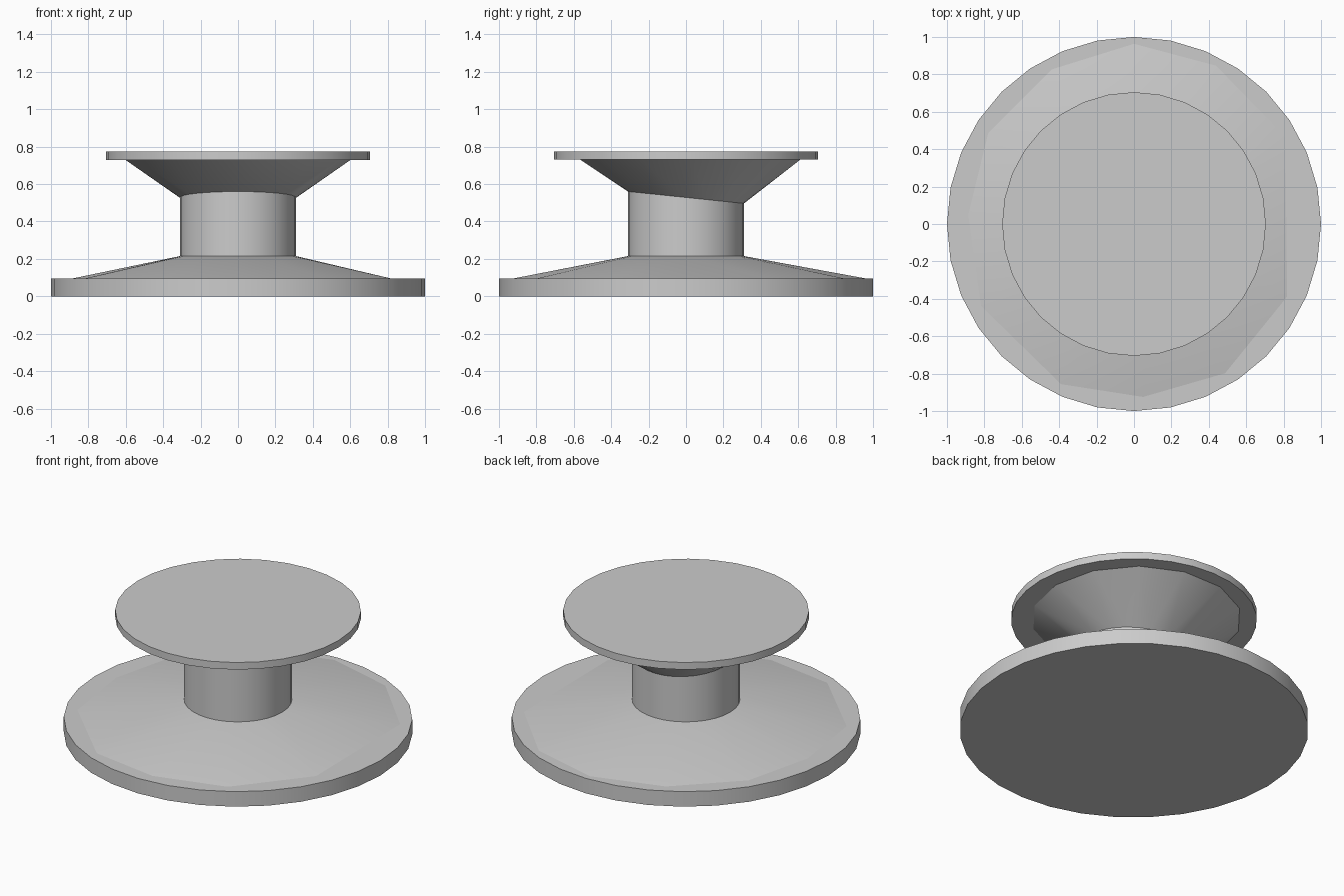
import bpy, bmesh, math

cube = bpy.data.objects.get("Cube")
if cube:
    bpy.data.objects.remove(cube, do_unlink=True)

grey = bpy.data.materials.new("plain grey")
grey.use_nodes = True
colour = (0.6, 0.6, 0.6, 1)
grey.diffuse_color = colour
grey.node_tree.nodes["Principled BSDF"].inputs["Base Color"].default_value = colour


def finish(obj, name):
    obj.name = name
    obj.data.materials.append(grey)
    bpy.ops.object.select_all(action="DESELECT")
    obj.select_set(True)
    bpy.context.view_layer.objects.active = obj
    bpy.ops.object.shade_smooth_by_angle(angle=math.radians(30))


def disc(name, radius, bottom, top):
    bpy.ops.mesh.primitive_cylinder_add(vertices=32, radius=radius, depth=top - bottom,
                                        location=(0, 0, (top + bottom) / 2))
    finish(bpy.context.object, name)


def ring(radius, z, count=32, tilt=0.0, shift=0.0):
    angles = [math.tau * i / count for i in range(count)]
    return [(radius * math.cos(a), radius * math.sin(a) + shift, z + tilt * math.sin(a))
            for a in angles]


def hull(name, points):
    bm = bmesh.new()
    for p in points:
        bm.verts.new(p)
    bmesh.ops.convex_hull(bm, input=bm.verts)
    bmesh.ops.recalc_face_normals(bm, faces=bm.faces)
    mesh = bpy.data.meshes.new(name)
    bm.to_mesh(mesh)
    bm.free()
    obj = bpy.data.objects.new(name, mesh)
    bpy.context.collection.objects.link(obj)
    finish(obj, name)


# Discs and stem
disc("base_disc", 1.0, 0, 0.095)
disc("stem", 0.31, 0.09, 0.74)
disc("top_disc", 0.705, 0.73, 0.775)

# Shallow irregular slope from the base rim to the stem
rim = [(0.83, 0.48), (0.45, 0.87), (0, 0.99), (-0.45, 0.85), (-0.8, 0.5), (-0.91, 0.05),
       (-0.84, -0.45), (-0.4, -0.88), (0.05, -0.95), (0.5, -0.82), (0.84, -0.4)]
hull("base_slope", [(x, y, 0.09) for x, y in rim] + ring(0.31, 0.215))

# Flare under the top disc, meeting the stem lower at the back
hull("top_flare", ring(0.61, 0.735, count=14, shift=0.022)
     + ring(0.308, 0.527, tilt=-0.032))
